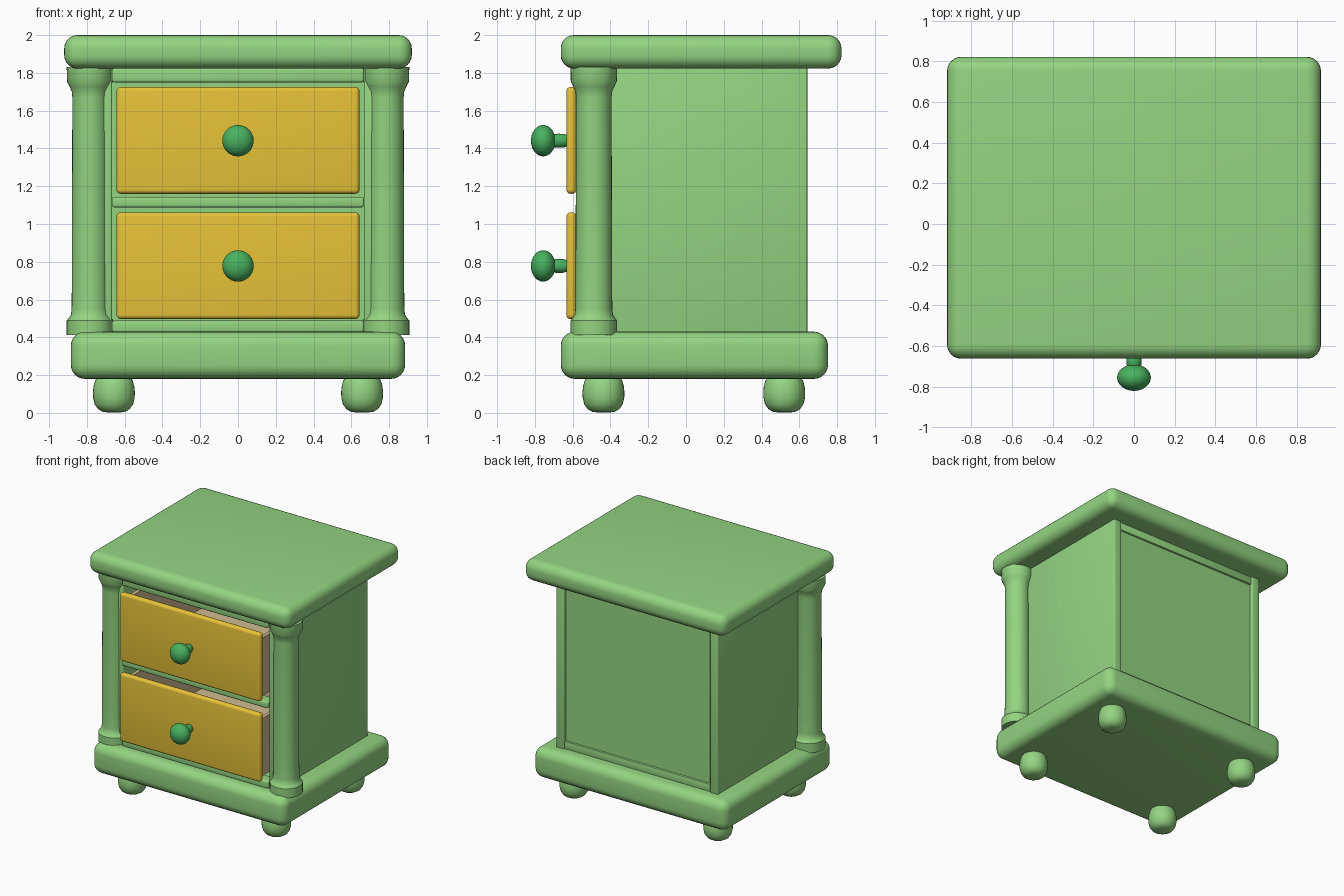
import bpy, bmesh, math

if "Cube" in bpy.data.objects:
    bpy.data.objects.remove(bpy.data.objects["Cube"])


def material(name, rgb):
    m = bpy.data.materials.new(name)
    m.diffuse_color = (*rgb, 1)
    m.use_nodes = True
    m.node_tree.nodes["Principled BSDF"].inputs["Base Color"].default_value = m.diffuse_color
    return m


GREEN = material("light_green", (0.295, 0.66, 0.22))
YELLOW = material("mustard", (0.80, 0.54, 0.04))
DARK = material("knob_green", (0.065, 0.44, 0.115))
WOOD = material("pale_wood", (0.64, 0.50, 0.29))


def finish(name, bm, mat, angle=35):
    bmesh.ops.recalc_face_normals(bm, faces=bm.faces)
    me = bpy.data.meshes.new(name)
    bm.to_mesh(me)
    bm.free()
    me.materials.append(mat)
    ob = bpy.data.objects.new(name, me)
    bpy.context.collection.objects.link(ob)
    bpy.ops.object.select_all(action='DESELECT')
    ob.select_set(True)
    bpy.context.view_layer.objects.active = ob
    bpy.ops.object.shade_smooth_by_angle(angle=math.radians(angle))
    return ob


def box(name, x, y, z, mat, bevel=0.0, segments=3):
    """Box from (min, max) ranges with optional rounded edges."""
    bm = bmesh.new()
    bmesh.ops.create_cube(bm, size=1)
    for v in bm.verts:
        v.co = [r[0] if c < 0 else r[1] for c, r in zip(v.co, (x, y, z))]
    if bevel:
        bmesh.ops.bevel(bm, geom=bm.edges[:], offset=bevel, segments=segments,
                        profile=0.5, affect='EDGES')
    return finish(name, bm, mat)


def lathe(name, profile, centre, mat, along_y=False, steps=32):
    """Spin (radius, height) points round z, or round -y for knobs."""
    bm = bmesh.new()
    rings = []
    for r, h in profile:
        ring = []
        for i in range(steps):
            a = 2 * math.pi * i / steps
            p = (r * math.cos(a), r * math.sin(a), h)
            if along_y:
                p = (p[0], -h, p[1])
            ring.append(bm.verts.new([c + d for c, d in zip(centre, p)]))
        rings.append(ring)
    for a, b in zip(rings, rings[1:]):
        for i in range(steps):
            j = (i + 1) % steps
            bm.faces.new((a[i], a[j], b[j], b[i]))
    bm.faces.new(rings[0])
    bm.faces.new(rings[-1])
    return finish(name, bm, mat)


# Top slab and base plinth
box("top_slab", (-0.92, 0.92), (-0.663, 0.823), (1.823, 2.0), GREEN, 0.07, 6)
box("base_plinth", (-0.885, 0.885), (-0.663, 0.752), (0.18, 0.43), GREEN, 0.075, 6)

# Bun feet and front columns
foot = [(0.03, 0.002), (0.06, 0.006), (0.084, 0.02), (0.102, 0.046), (0.11, 0.08),
        (0.111, 0.11), (0.108, 0.14), (0.1, 0.17), (0.082, 0.2)]
column = [(0.124, 0.412), (0.124, 0.488), (0.113, 0.502), (0.101, 0.52), (0.098, 0.55),
          (0.097, 0.65), (0.094, 1.67), (0.097, 1.70), (0.109, 1.728), (0.122, 1.755),
          (0.124, 1.83)]
for side, s in (("left", -1), ("right", 1)):
    for end, y in (("front", -0.437), ("back", 0.52)):
        lathe(f"{end}_{side}_foot", foot, (s * 0.657, y, 0), GREEN)
    lathe(f"{side}_column", column, (s * 0.783, -0.488, 0), GREEN)
    # Side panel, its front edge showing beside the drawers
    box(f"{side}_panel", sorted((s * 0.667, s * 0.74)), (-0.545, 0.642), (0.42, 1.83),
        GREEN, 0.008, 3)

# Back panel with slightly recessed rails
box("back_panel", (-0.67, 0.67), (0.59, 0.615), (0.42, 1.83), GREEN)
for name, z in (("back_top_rail", (1.76, 1.83)), ("back_bottom_rail", (0.42, 0.49))):
    box(name, (-0.67, 0.67), (0.575, 0.632), z, GREEN, 0.006, 2)

# Front rails above, between and below the drawers
for name, z in (("top_rail", (1.75, 1.825)), ("middle_rail", (1.088, 1.143)),
                ("bottom_rail", (0.425, 0.488))):
    box(name, (-0.667, 0.667), (-0.565, -0.47), z, GREEN, 0.012, 3)

# Drawers: fronts, open wooden boxes and knobs
ball = [(0.083 * math.sin(a), 0.118 - 0.065 * math.cos(a))
        for a in (math.pi * (0.03 + 0.94 * i / 16) for i in range(17))]
stem = [(0.03, -0.01), (0.036, 0.01), (0.037, 0.035), (0.036, 0.055), (0.028, 0.072)]
for name, z in (("lower", 0.497), ("upper", 1.16)):
    box(f"{name}_drawer_front", (-0.643, 0.643), (-0.633, -0.581), (z, z + 0.565),
        YELLOW, 0.022, 5)
    zr = (z + 0.035, z + 0.51)
    for side, s in (("left", -1), ("right", 1)):
        box(f"{name}_drawer_{side}_side", sorted((s * 0.60, s * 0.63)),
            (-0.59, 0.53), zr, WOOD)
    box(f"{name}_drawer_inner_front", (-0.61, 0.61), (-0.59, -0.56), zr, WOOD)
    box(f"{name}_drawer_back", (-0.61, 0.61), (0.50, 0.53), zr, WOOD)
    box(f"{name}_drawer_bottom", (-0.61, 0.61), (-0.58, 0.52), (z + 0.035, z + 0.06), WOOD)
    centre = (0, -0.638, z + 0.281)
    lathe(f"{name}_knob_stem", stem, centre, DARK, True, 24)
    lathe(f"{name}_knob", ball, centre, DARK, True)
